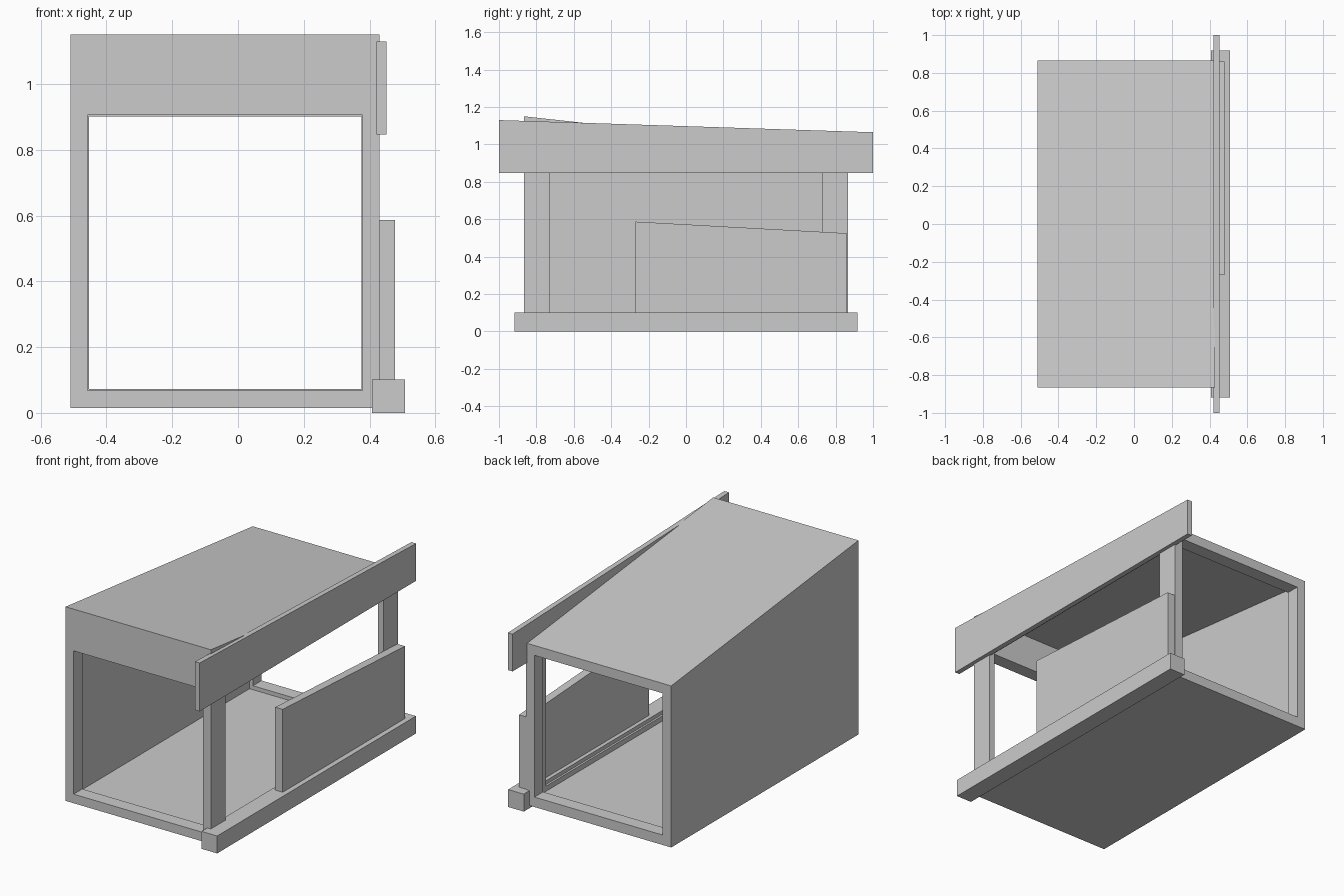
import bpy, bmesh

if "Cube" in bpy.data.objects:
    bpy.data.objects.remove(bpy.data.objects["Cube"])


def prism(name, x0, x1, profile):
    """Extrude a (y, z) profile from x0 to x1."""
    bm = bmesh.new()
    face = bm.faces.new([bm.verts.new((x0, y, z)) for y, z in profile])
    out = bmesh.ops.extrude_face_region(bm, geom=[face])
    verts = [g for g in out["geom"] if isinstance(g, bmesh.types.BMVert)]
    bmesh.ops.translate(bm, verts=verts, vec=(x1 - x0, 0, 0))
    bmesh.ops.recalc_face_normals(bm, faces=bm.faces[:])
    mesh = bpy.data.meshes.new(name)
    bm.to_mesh(mesh)
    bm.free()
    obj = bpy.data.objects.new(name, mesh)
    bpy.context.collection.objects.link(obj)
    return obj


def slab(name, x0, x1, y0, y1, z0, front_top, back_top=None):
    """Box with an optionally sloping top."""
    back = front_top if back_top is None else back_top
    return prism(name, x0, x1, [(y0, z0), (y1, z0), (y1, back), (y0, front_top)])


def roof(y):
    """Height of the sloping roof at depth y."""
    return 1.055 - 0.11 * y


def cut(target, cutter):
    mod = target.modifiers.new("cut", 'BOOLEAN')
    mod.operation = 'DIFFERENCE'
    mod.solver = 'EXACT'
    mod.object = cutter
    bpy.context.view_layer.objects.active = target
    bpy.ops.object.modifier_apply(modifier=mod.name)
    bpy.data.objects.remove(cutter)


# Main shell with sloping roof
Y = 0.865
shell = slab("shelter_shell", -0.51, 0.43, -Y, Y, 0.015, roof(-Y), roof(Y))

# Interior, leaving end frames slightly proud of the thin walls
t, yi = 0.035, 0.785
cut(shell, slab("interior_cutter", -0.51 + t, 0.43 - t, -yi, yi, 0.015 + t,
                roof(-yi) - t, roof(yi) - t))

# Front opening, back opening and side opening
cut(shell, slab("front_cutter", -0.458, 0.379, -1.0, -0.6, 0.068, 0.906))
cut(shell, slab("back_cutter", -0.453, 0.375, 0.6, 1.0, 0.073, 0.902))
cut(shell, slab("side_cutter", 0.3, 0.6, -0.73, 0.73, 0.08, 0.87))

# Boards on the open side
slab("base_beam", 0.407, 0.508, -0.918, 0.918, 0.0, 0.102)
slab("side_panel", 0.43, 0.478, -0.27, 0.86, 0.102, 0.587, 0.525)
slab("upper_fascia", 0.422, 0.452, -1.0, 1.0, 0.847, 1.13, 1.065)
